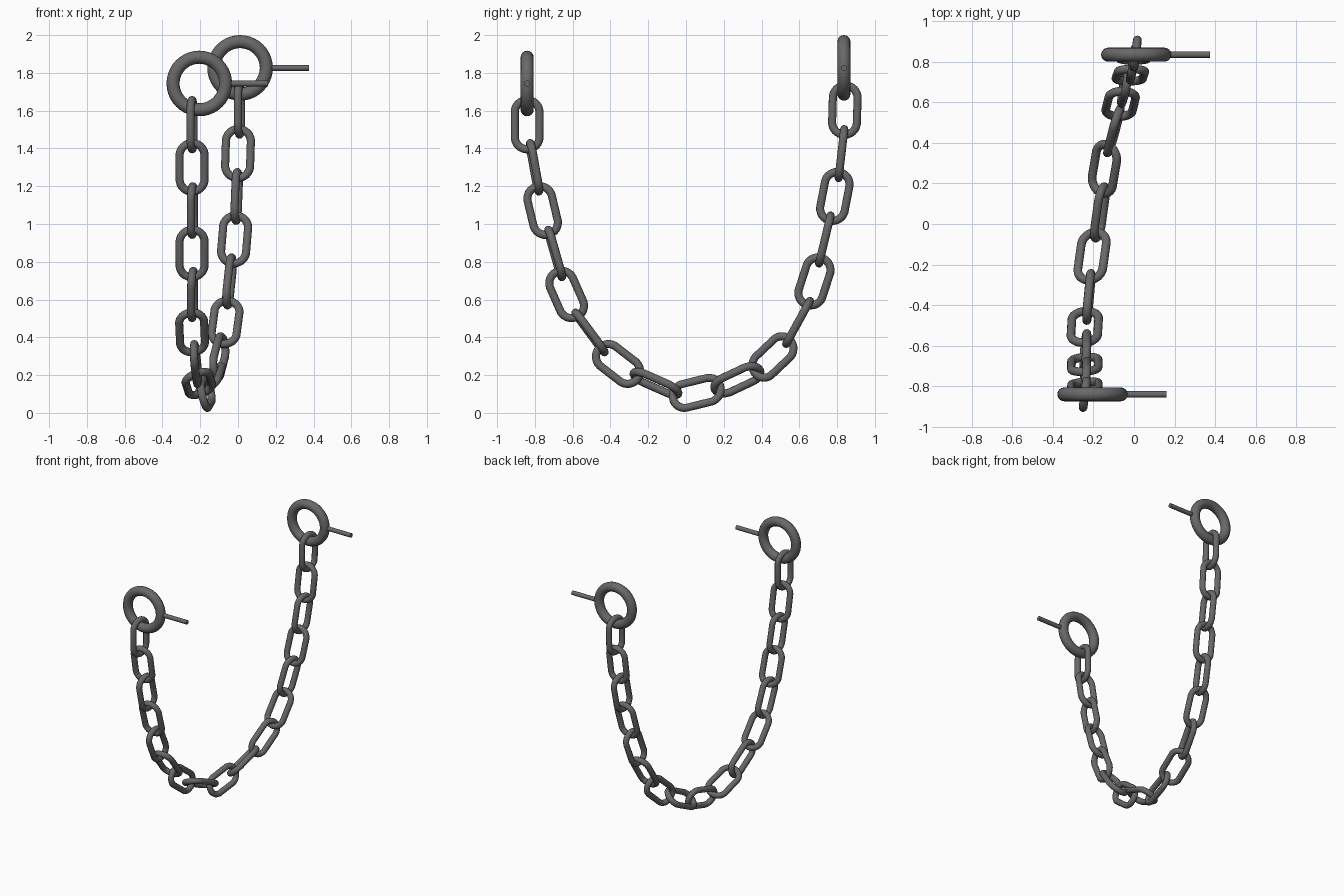
import bpy, math
from mathutils import Vector, Matrix

if "Cube" in bpy.data.objects:
    bpy.data.objects.remove(bpy.data.objects["Cube"])

HALF = 0.064      # half length of a link's straight side
BEND = 0.0665     # centre-line radius of a link's rounded end
WIRE = 0.0215     # link wire radius

iron = bpy.data.materials.new("dark_iron")
iron.diffuse_color = (0.14, 0.14, 0.14, 1)
iron.use_nodes = True
iron.node_tree.nodes["Principled BSDF"].inputs["Base Color"].default_value = iron.diffuse_color

def smooth(name):
    ob = bpy.context.object
    ob.name = name
    ob.data.materials.append(iron)
    bpy.ops.object.shade_smooth_by_angle(angle=math.radians(40))
    return ob

def link(name, pos, along, flat, yaw, roll):
    # stretched torus: local y runs along the chain, local x across the link
    bpy.ops.mesh.primitive_torus_add(major_radius=BEND, minor_radius=WIRE,
                                     major_segments=28, minor_segments=12)
    ob = smooth(name)
    ob.data.transform(Matrix.Rotation(math.pi / 28, 4, 'Z'))
    for v in ob.data.vertices:
        v.co.y += math.copysign(HALF, v.co.y)
    t = along.normalized()
    side = Vector((1, yaw, 0))
    side = (side - t * side.dot(t)).normalized()
    if not flat:
        side = t.cross(side)
    side = Matrix.Rotation(math.radians(roll), 3, t) @ side
    rot = Matrix((side, t, side.cross(t))).transposed()
    ob.matrix_world = Matrix.Translation(pos) @ rot.to_4x4()

def anchor(name, pos):
    # mounting ring facing front, with a pin pointing to +x
    bpy.ops.mesh.primitive_torus_add(major_radius=0.139, minor_radius=0.0345,
                                     major_segments=40, minor_segments=16,
                                     location=pos, rotation=(math.pi / 2, 0, 0))
    smooth(name + "_ring")
    start, end = 0.139, 0.365
    bpy.ops.mesh.primitive_cylinder_add(
        vertices=16, radius=0.016, depth=end - start, rotation=(0, math.pi / 2, 0),
        location=(pos[0] + (start + end) / 2, pos[1], pos[2]))
    smooth(name + "_pin")

# link centres, following the hanging curve
centres = [Vector(p) for p in (
    (-.243, -.841, 1.526), (-.243, -.802, 1.300), (-.241, -.759, 1.071),
    (-.243, -.693, .844), (-.240, -.632, .627), (-.243, -.508, .426),
    (-.223, -.360, .259), (-.207, -.159, .156), (-.168, .057, .106),
    (-.146, .272, .175), (-.099, .460, .296), (-.066, .593, .479),
    (-.045, .680, .696), (-.018, .735, .918), (-.007, .788, 1.146),
    (.000, .823, 1.373), (.008, .841, 1.603))]
# twist of the links along the bottom of the curve
rolls = {6: -4, 7: -20, 8: -14, 9: -40, 10: -10}
ends = {0: Vector((0, 0, -1)), 16: Vector((0, 0.03, 1)),
        7: Vector((.06, .43, -.19)), 8: Vector((.06, .43, .105))}

for i, c in enumerate(centres):
    along = ends[i] if i in ends else centres[i + 1] - centres[i - 1]
    flat = i % 2 == 1
    yaw = (0.08 if i < 6 else 0.0) if flat else -0.13
    link(f"chain_link_{i + 1}", c, along, flat, yaw, rolls.get(i, 0))

anchor("front_anchor", (-0.205, -0.841, 1.744))
anchor("back_anchor", (0.011, 0.836, 1.8265))
